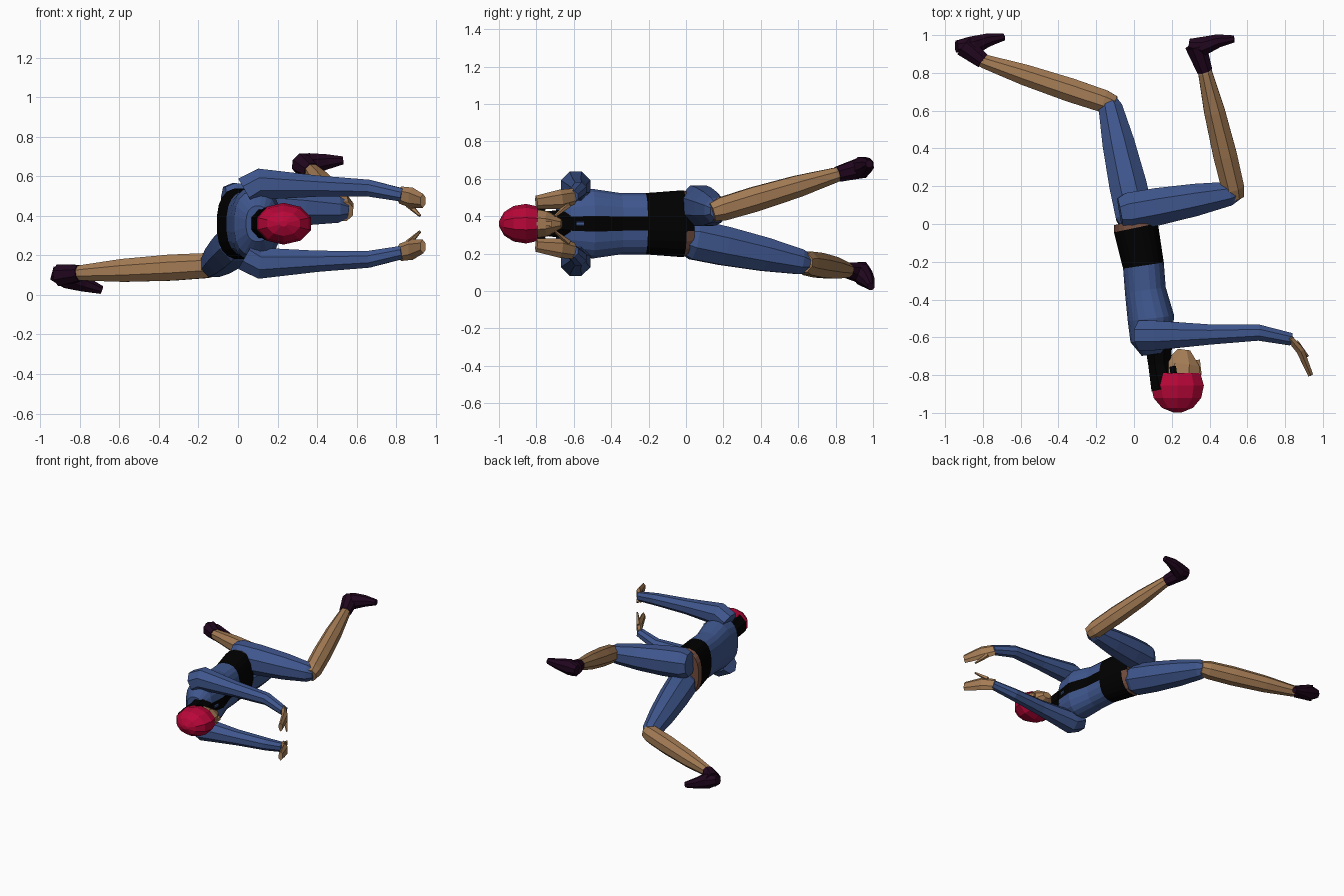
import bpy, bmesh, math
from mathutils import Vector

cube = bpy.data.objects.get("Cube")
if cube:
    bpy.data.objects.remove(cube)


def material(name, red_part, green_part, blue_part):
    color = (red_part, green_part, blue_part, 1)
    mat = bpy.data.materials.new(name)
    mat.use_nodes = True
    mat.diffuse_color = color
    for node in mat.node_tree.nodes:
        if node.type == "BSDF_PRINCIPLED":
            node.inputs["Base Color"].default_value = color
    return mat


blue = material("suit blue", .05, .095, .27)
skin = material("skin tan", .37, .2, .09)
red = material("cap red", .48, .002, .04)
black = material("belt black", 0, 0, 0)
plum = material("shoe plum", .015, .002, .013)
brown = material("hip brown", .16, .07, .045)


def power(value, exponent):
    return math.copysign(abs(value) ** exponent, value)


def loft(name, points, widths, mats, tall=1, sides=8, panel=None, boxy=1):
    """Skin oval rings along a path; one material per segment, the last one repeats."""
    points = [Vector(p) for p in points]
    slots = list(dict.fromkeys(mats + ([panel] if panel else [])))
    bm = bmesh.new()
    loops = []
    for i, (centre, width) in enumerate(zip(points, widths)):
        ahead = points[min(i + 1, len(points) - 1)]
        along = (ahead - points[max(i - 1, 0)]).normalized()
        across = Vector((0, 0, 1)).cross(along).normalized()
        upward = along.cross(across) * tall
        loop = []
        for j in range(sides):
            turn = math.tau * (j + .5) / sides
            offset = (across * power(math.cos(turn), boxy)
                      + upward * power(math.sin(turn), boxy))
            loop.append(bm.verts.new(centre + offset * width))
        loops.append(loop)
    for i, (low, high) in enumerate(zip(loops, loops[1:])):
        base = mats[min(i, len(mats) - 1)]
        for j in range(sides):
            # Negative indices close the ring, so the first face looks straight across
            face = bm.faces.new((low[j - 1], low[j], high[j], high[j - 1]))
            chosen = panel if panel and j == 0 else base
            face.material_index = slots.index(chosen)
    bm.faces.new(loops[0]).material_index = slots.index(mats[0])
    bm.faces.new(loops[-1]).material_index = slots.index(mats[-1])
    bmesh.ops.recalc_face_normals(bm, faces=bm.faces)
    mesh = bpy.data.meshes.new(name)
    bm.to_mesh(mesh)
    bm.free()
    for mat in slots:
        mesh.materials.append(mat)
    bpy.context.collection.objects.link(bpy.data.objects.new(name, mesh))


def limb(name, start, end, thick, thin, swell, mat):
    """Tapered, muscular segment with rounded ends between two joints."""
    overlap = .04
    stations = [-overlap, overlap, .3, .65, 1 - overlap, 1 + overlap]
    points = [start.lerp(end, t) for t in stations]
    widths = [thick + (thin - thick) * t + swell * math.sin(math.pi * t)
              for t in stations]
    widths[0] *= .8
    widths[-1] *= .7
    loft(name, points, widths, [mat], tall=1.05)


# The body lies on its side, so its mirror plane is level
MIDDLE = .36

# Torso with belt, and a narrow dark panel down the chest
spine = [(0, .02), (.01, -.02), (.05, -.22), (.06, -.35),
         (.09, -.5), (.09, -.62), (.1, -.69)]
loft("torso", [(x, y, MIDDLE) for x, y in spine],
     [.11, .12, .11, .11, .125, .11, .06],
     [brown, black, blue], tall=1.5, sides=20, panel=black, boxy=.8)
loft("chest_badge", [(.203, -.585, MIDDLE), (.207, -.545, MIDDLE)],
     [.006, .006], [blue], tall=2, sides=6)

# Neck and back of the head
loft("neck", [(.13, -.62, MIDDLE), (.135, -.74, MIDDLE), (.165, -.87, MIDDLE)],
     [.08, .065, .08], [black], tall=1.1)

# Head: chin to brow, nose, and a domed cap
loft("face", [(.265, -.665, MIDDLE), (.255, -.74, MIDDLE), (.24, -.85, MIDDLE)],
     [.035, .1, .13], [skin], tall=.72)
loft("nose", [(.335, -.72, MIDDLE), (.35, -.8, MIDDLE)],
     [.02, .012], [skin], sides=4)
dome = [math.radians(a) for a in range(-30, 90, 28)]
loft("cap", [(.23, -.86 - .14 * math.sin(a), MIDDLE) for a in dome],
     [.147 * math.cos(a) for a in dome], [red], tall=.72, sides=10)

# Paired parts: heights are measured out from the middle plane
for label, side in (("left", 1), ("right", -1)):
    def place(*points):
        return [(x, y, MIDDLE + side * z) for x, y, z in points]

    loft(label + "_ear", place((.205, -.755, .074), (.21, -.79, .083)),
         [.02, .02], [black], tall=.5, sides=6)

    # Arm from shoulder through elbow to wrist
    loft(label + "_arm",
         place((.04, -.59, .16), (.11, -.59, .2), (.4, -.585, .19),
               (.66, -.575, .18), (.83, -.61, .145)),
         [.085, .085, .058, .046, .036], [blue])
    loft(label + "_hand",
         place((.82, -.6, .145), (.88, -.67, .13), (.935, -.8, .115)),
         [.02, .024, .016], [skin], tall=2.2, sides=6)
    loft(label + "_thumb", place((.86, -.63, .1), (.92, -.7, .04)),
         [.018, .007], [skin], sides=5)

# Legs: one raised and bent, one trailing; hip, knee, ankle, heel and toe
legs = {
    "raised": [(-.05, .06, .46), (.53, .165, .43), (.37, .83, .63),
               (.29, .95, .66), (.53, .98, .68)],
    "trailing": [(.01, .02, .28), (-.13, .64, .15), (-.82, .87, .11),
                 (-.94, .94, .11), (-.69, .99, .025)],
}
for label, joints in legs.items():
    hip, knee, ankle, heel, toe = [Vector(j) for j in joints]
    limb(label + "_thigh", hip, knee, .11, .065, .013, blue)
    limb(label + "_shin", knee, ankle, .064, .037, .015, skin)

    # Shoe: cuff around the ankle, then a sole tapering from heel to toe
    arch = heel.lerp(toe, .3).lerp(ankle, .15)
    ball = heel.lerp(toe, .65)
    instep = heel.lerp(arch, .5)
    loft(label + "_shoe_cuff", [ankle.lerp(knee, .03), instep],
         [.044, .06], [plum])
    loft(label + "_shoe", [heel, arch, ball, toe],
         [.033, .055, .038, .02], [plum], tall=1.1)
